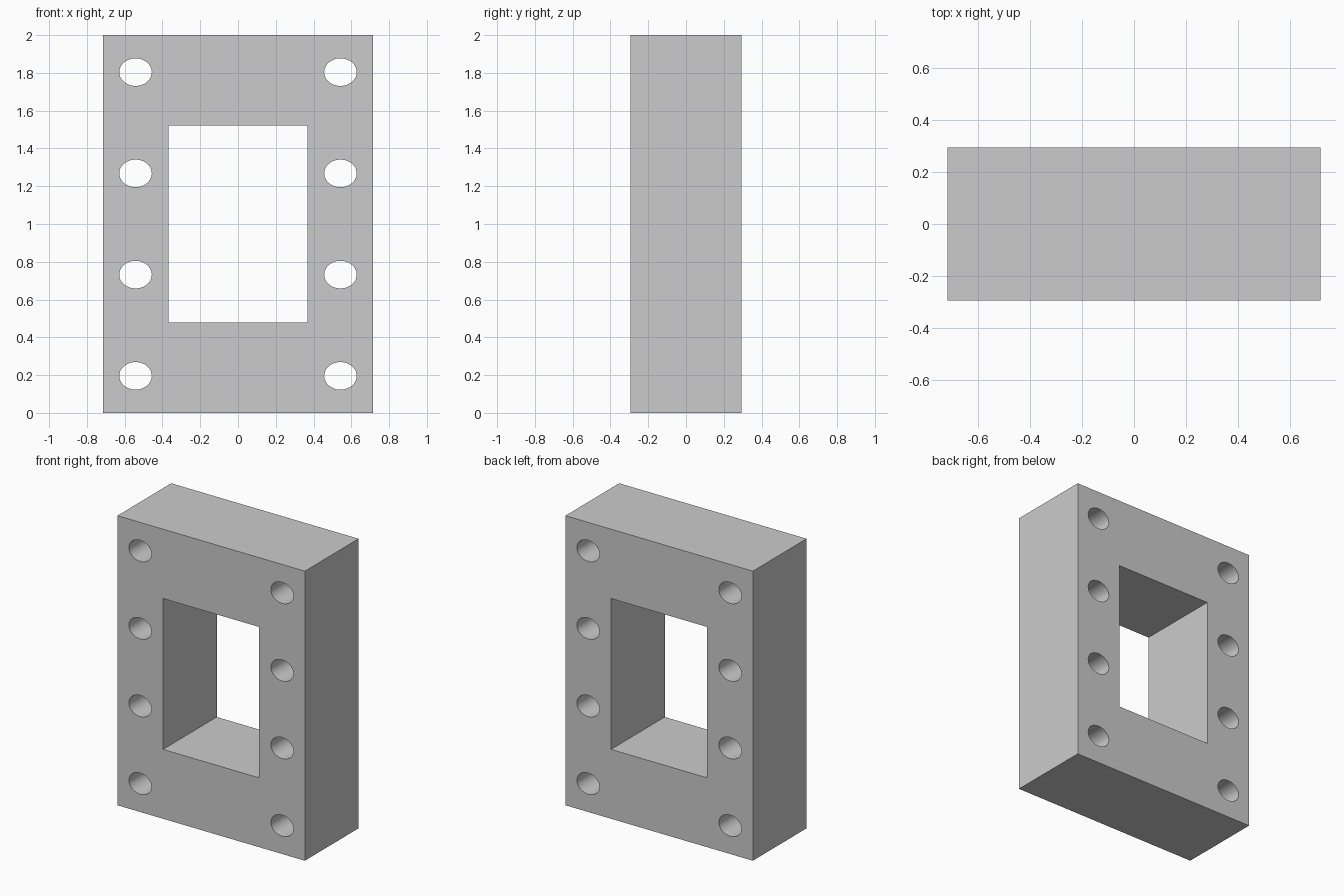
import bpy
from math import pi

if "Cube" in bpy.data.objects:
    bpy.data.objects.remove(bpy.data.objects["Cube"])

HALF_W, HALF_D, HEIGHT = 0.716, 0.293, 2.0
MID = HEIGHT / 2


def box(name, size):
    bpy.ops.mesh.primitive_cube_add(size=1, location=(0, 0, MID))
    ob = bpy.context.object
    ob.name = name
    ob.scale = size
    bpy.ops.object.transform_apply(location=False, rotation=False, scale=True)
    return ob


def oval_cutter(x, z):
    # Slightly flattened bolt hole running front to back
    bpy.ops.mesh.primitive_cylinder_add(vertices=64, radius=1, depth=1,
                                        location=(x, 0, z), rotation=(pi / 2, 0, 0))
    ob = bpy.context.object
    ob.name = "bolt_hole_cutter"
    ob.scale = (0.086, 0.073, HALF_D * 4)
    bpy.ops.object.transform_apply(location=False, rotation=True, scale=True)
    return ob


# Solid block
plate = box("mounting_plate", (HALF_W * 2, HALF_D * 2, HEIGHT))

# Central window and two columns of four bolt holes
cutters = [box("window_cutter", (0.735, HALF_D * 4, 1.042))]
for side in (-1, 1):
    for row in (-1.5, -0.5, 0.5, 1.5):
        cutters.append(oval_cutter(side * 0.5425, MID + row * 0.536))

# Cut the openings, then remove the cutters
bpy.ops.object.select_all(action='DESELECT')
plate.select_set(True)
bpy.context.view_layer.objects.active = plate
for cutter in cutters:
    mod = plate.modifiers.new("opening", 'BOOLEAN')
    mod.operation = 'DIFFERENCE'
    mod.solver = 'EXACT'
    mod.object = cutter
    bpy.ops.object.modifier_apply(modifier=mod.name)
for cutter in cutters:
    bpy.data.objects.remove(cutter, do_unlink=True)

# Round hole walls, crisp edges
bpy.ops.object.shade_smooth_by_angle()
